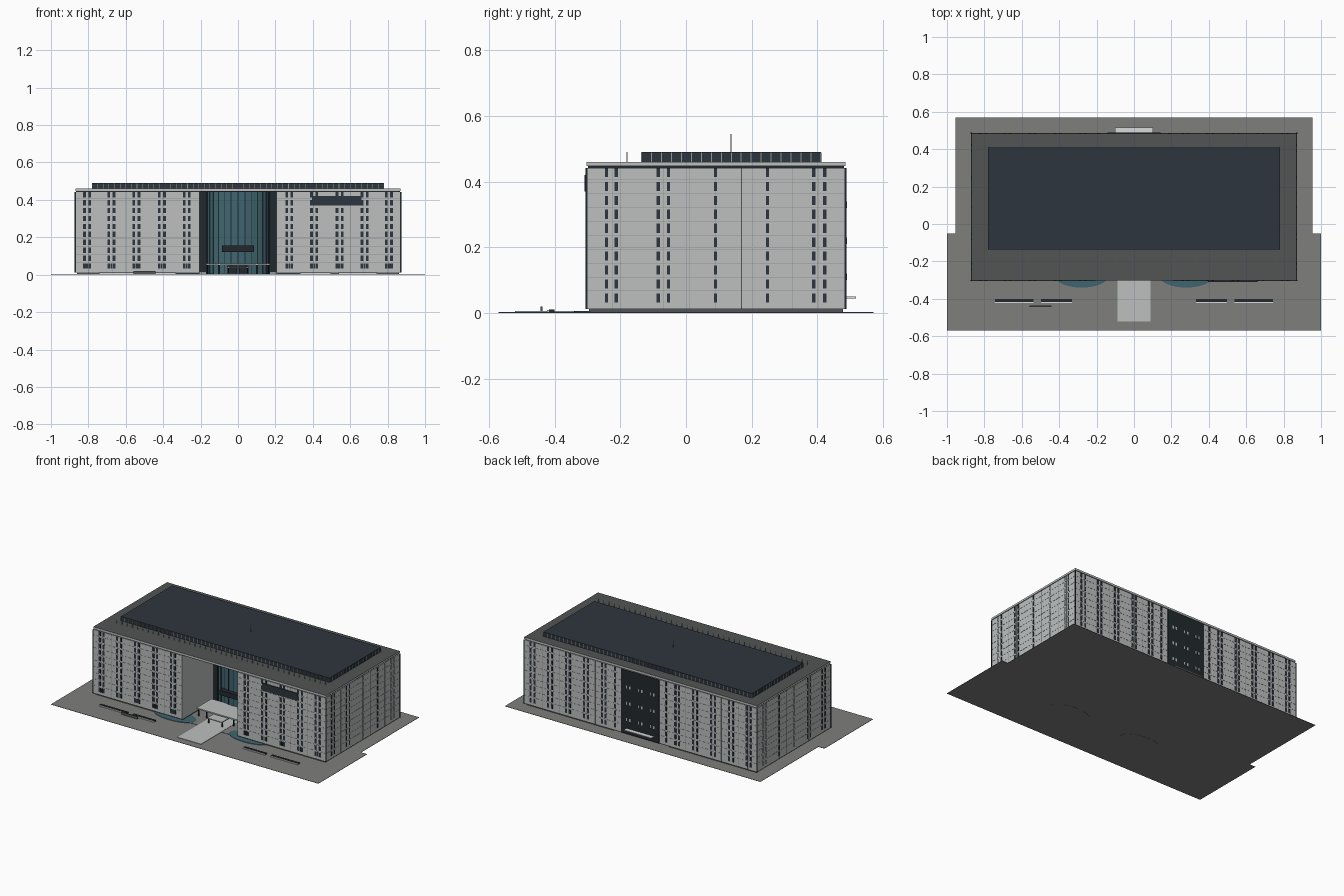
import bpy, bmesh, math
from mathutils import Matrix, Vector

cube = bpy.data.objects.get("Cube")
if cube:
    bpy.data.objects.remove(cube, do_unlink=True)


def material(name, r, g, b):
    mat = bpy.data.materials.new(name)
    mat.use_nodes = True
    mat.diffuse_color = (r, g, b, 1)
    mat.node_tree.nodes["Principled BSDF"].inputs["Base Color"].default_value = (r, g, b, 1)
    return mat


CONCRETE = material("pale concrete", .51, .53, .53)
JOINT = material("joint grey", .3, .31, .31)
ROOF = material("roof grey", .085, .09, .09)
PAVING = material("paving grey", .21, .21, .205)
NAVY = material("dark navy", .027, .036, .047)
TRIM = material("dark trim", .016, .022, .027)
TEAL = material("teal glass", .05, .13, .16)
WHITE = material("white", .7, .7, .7)


def finish(name, bm, *mats):
    bmesh.ops.recalc_face_normals(bm, faces=bm.faces)
    mesh = bpy.data.meshes.new(name)
    bm.to_mesh(mesh)
    bm.free()
    obj = bpy.data.objects.new(name, mesh)
    bpy.context.collection.objects.link(obj)
    for mat in mats:
        mesh.materials.append(mat)
    return obj


def boxes(name, spans, mat, top=None):
    """Join boxes given as (x range, y range, z range)."""
    bm = bmesh.new()
    for span in spans:
        centre = Vector([(low + high) / 2 for low, high in span])
        size = Vector([high - low for low, high in span])
        bmesh.ops.create_cube(bm, size=1, matrix=Matrix.LocRotScale(centre, None, size))
    obj = finish(name, bm, *([mat, top] if top else [mat]))
    if top:
        for face in obj.data.polygons:
            face.material_index = int(face.normal.z > .5)
    return obj


def prism(name, outline, low, high, mat):
    bm = bmesh.new()
    face = bm.faces.new([bm.verts.new((x, y, low)) for x, y in outline])
    extruded = bmesh.ops.extrude_face_region(bm, geom=[face], use_keep_orig=True)
    bmesh.ops.translate(bm, vec=(0, 0, high - low),
                        verts=[v for v in extruded["geom"] if isinstance(v, bmesh.types.BMVert)])
    return finish(name, bm, mat)


def mirrored(half):
    """Complete an outline that is symmetrical about x = 0."""
    return half + [(-x, y) for x, y in reversed(half)]


def around(centre, width):
    return (centre - width / 2, centre + width / 2)


SIDE, FRONT, BACK = .87, -.303, .485
BASE, EAVES, ROOF_TOP = .012, .442, .46
ENTRY, ENTRY_BACK = .207, .04
FLOOR = .0424
floors = [.046 + FLOOR * i for i in range(10)]

# Site: stepped paving, walkway, pools
prism("ground", mirrored([(1, -.57), (1, -.05), (.955, -.05), (.955, .57)]), .001, .003, PAVING)
boxes("walkway", [(around(0, .175), (-.52, -.1), (.003, .006))], CONCRETE)
for side, label in ((1, "left"), (-1, "right")):
    ring = [math.tau * i / 48 for i in range(48)]
    oval = [(side * .28 + .15 * math.cos(a), -.27 + .07 * math.sin(a)) for a in ring]
    prism(label + "_pool_basin", oval, 0, .004, PAVING)
    prism(label + "_pool_water", oval, .004, .006, TEAL)

# Planters with pale front curbs, and a low sign wall
planters = [(s * c, w) for s in (1, -1) for c, w in ((.415, .165), (.64, .205))]
boxes("planters", [(around(x, w), (-.417, -.4), (.003, .011)) for x, w in planters], TRIM)
boxes("planter_curbs", [(around(x, w), (-.423, -.417), (.003, .009)) for x, w in planters], WHITE)
boxes("low_sign_wall", [(around(-.5, .12), (-.443, -.437), (.003, .02))], ROOF)

# Main block with a deep entrance recess
prism("building_body", mirrored([(SIDE, BACK), (SIDE, FRONT), (ENTRY, FRONT), (ENTRY, ENTRY_BACK)]),
      BASE, EAVES, CONCRETE)
boxes("plinth", [((s, s + SIDE - ENTRY - .01), (FRONT + .008, BACK - .008), (.003, BASE))
                 for s in (ENTRY, -SIDE + .01)], ROOF)
boxes("entrance_floor", [(around(0, 2 * ENTRY), (FRONT, .1), (.003, .005))], PAVING)
boxes("eaves_shadow_gap", [(around(0, 2 * SIDE - .01), (FRONT + .005, BACK - .005), (EAVES, .447))], TRIM)
boxes("roof_slab", [(around(0, 2 * SIDE), (FRONT, BACK), (.447, ROOF_TOP))], CONCRETE, ROOF)
boxes("corner_strips", [(around(s * SIDE, .006), around(y, .006), (BASE, EAVES))
                        for s in (1, -1) for y in (FRONT, BACK)], TRIM)

# Windows and panel joints, laid on each facade as thin plates
bays = [s * c for s in (1, -1) for c in (.274, .407, .543, .677, .807)]
front_columns = [c + d for c in bays for d in (-.014, .014)]
back_columns = front_columns + [s * .19 for s in (1, -1)]
side_columns = [-.242, -.212, -.084, -.053, .09, .248, .389, .422]


def plates_y(xs, y, width, zs, height, depth):
    return [(around(x, width), around(y, depth), around(z, height)) for x in xs for z in zs]


def plates_x(ys, width, zs, height, depth):
    return [(around(s * SIDE, depth), around(y, width), around(z, height))
            for s in (1, -1) for y in ys for z in zs]


boxes("front_windows", plates_y(front_columns, FRONT, .014, floors, .028, .004), NAVY)
boxes("front_ground_windows", plates_y(bays, FRONT, .009, floors[:1], .028, .004), NAVY)
boxes("back_windows", plates_y(back_columns, BACK, .014, floors, .028, .004), NAVY)
boxes("side_windows", plates_x(side_columns, .01, floors, .028, .004), NAVY)

joint_levels = [z + FLOOR / 2 for z in floors[:-1]]
wing = (SIDE + ENTRY) / 2
wing_joints = [s * (ENTRY + .066 * i) for s in (1, -1) for i in range(1, 10)]
middle, height = (BASE + EAVES) / 2, EAVES - BASE
boxes("front_joints", plates_y((wing, -wing), FRONT, SIDE - ENTRY, joint_levels, .0015, .002)
      + plates_y(wing_joints, FRONT, .0015, [middle], height, .002), JOINT)
boxes("back_joints", plates_y([0], BACK, 2 * SIDE, joint_levels, .0015, .002)
      + plates_y(wing_joints, BACK, .0015, [middle], height, .002), JOINT)
boxes("side_joints", plates_x([(FRONT + BACK) / 2], BACK - FRONT, joint_levels, .0015, .002)
      + plates_x([FRONT + .0785 * i for i in range(1, 10)], .0012, [middle], height, .002), JOINT)
boxes("side_expansion_joints", plates_x([.169], .004, [middle], height, .003), ROOF)

# Entrance: dark flanks, bowed glass wall, mullions, fascia and canopy
boxes("entrance_flanks", [(around(s * .187, .04), (ENTRY_BACK - .006, ENTRY_BACK), (BASE, EAVES))
                          for s in (1, -1)], TRIM)
angles = [math.pi * i / 14 for i in range(15)]
bow = [(.168 * math.cos(a), ENTRY_BACK - .004 - .085 * math.sin(a)) for a in angles]
prism("glass_wall", bow, .005, EAVES, TEAL)
boxes("mullions", [(around(x, .004), around(y, .004), (.005, EAVES)) for x, y in bow], TRIM)
boxes("entrance_fascia", [(around(0, .17), (-.075, -.03), (.122, .155))], TRIM)
boxes("entrance_canopy", [(around(0, .34), (-.2, -.04), (.052, .06))], CONCRETE)
boxes("porch_roof", [(around(0, .11), (-.25, -.1), (.036, .042))], CONCRETE)
boxes("canopy_posts", [(around(s * x, .006), around(y, .006), (.005, z)) for s in (1, -1)
                       for x, y, z in ((.16, -.19, .053), (.1, -.19, .053), (.05, -.24, .037))], TRIM)
boxes("doors", [(around(s * .03, .05), (-.07, -.045), (.005, .05)) for s in (1, -1)], TRIM)
boxes("facade_sign_panel", [((.395, .66), (FRONT - .006, FRONT), (.37, .42))], NAVY)

# Rear stair bay with small lights, and its canopy
boxes("rear_dark_bay", [(around(0, .284), (BACK, BACK + .004), (BASE, EAVES))], TRIM)
boxes("rear_bay_windows", plates_y([c + d for c in (-.09, 0, .09) for d in (-.012, .012)],
                                   BACK + .004, .01, (.11, .22, .33), .02, .003), CONCRETE)
boxes("rear_canopy", [(around(0, .205), (BACK, .517), (.045, .05))], WHITE)

# Rooftop plant room with pale fins, railing posts and mast
LEFT, NEAR, FAR, TOP = .78, -.135, .41, .49
boxes("plant_room", [(around(0, 2 * LEFT), (NEAR, FAR), (ROOF_TOP, TOP))], NAVY)
fins = [(-LEFT + .03 * i, y) for i in range(53) for y in (NEAR, FAR)]
fins += [(s * LEFT, NEAR + .0303 * i) for i in range(19) for s in (1, -1)]
boxes("plant_room_fins", [(around(x, .003), around(y, .003), (ROOF_TOP, TOP - .002)) for x, y in fins], JOINT)
boxes("roof_posts", [(around(-LEFT + .039 * i, .003), around(-.18, .003), (ROOF_TOP, TOP))
                     for i in range(41)], CONCRETE)
boxes("roof_mast", [(around(0, .002), around(.137, .002), (TOP, .545))], JOINT)
